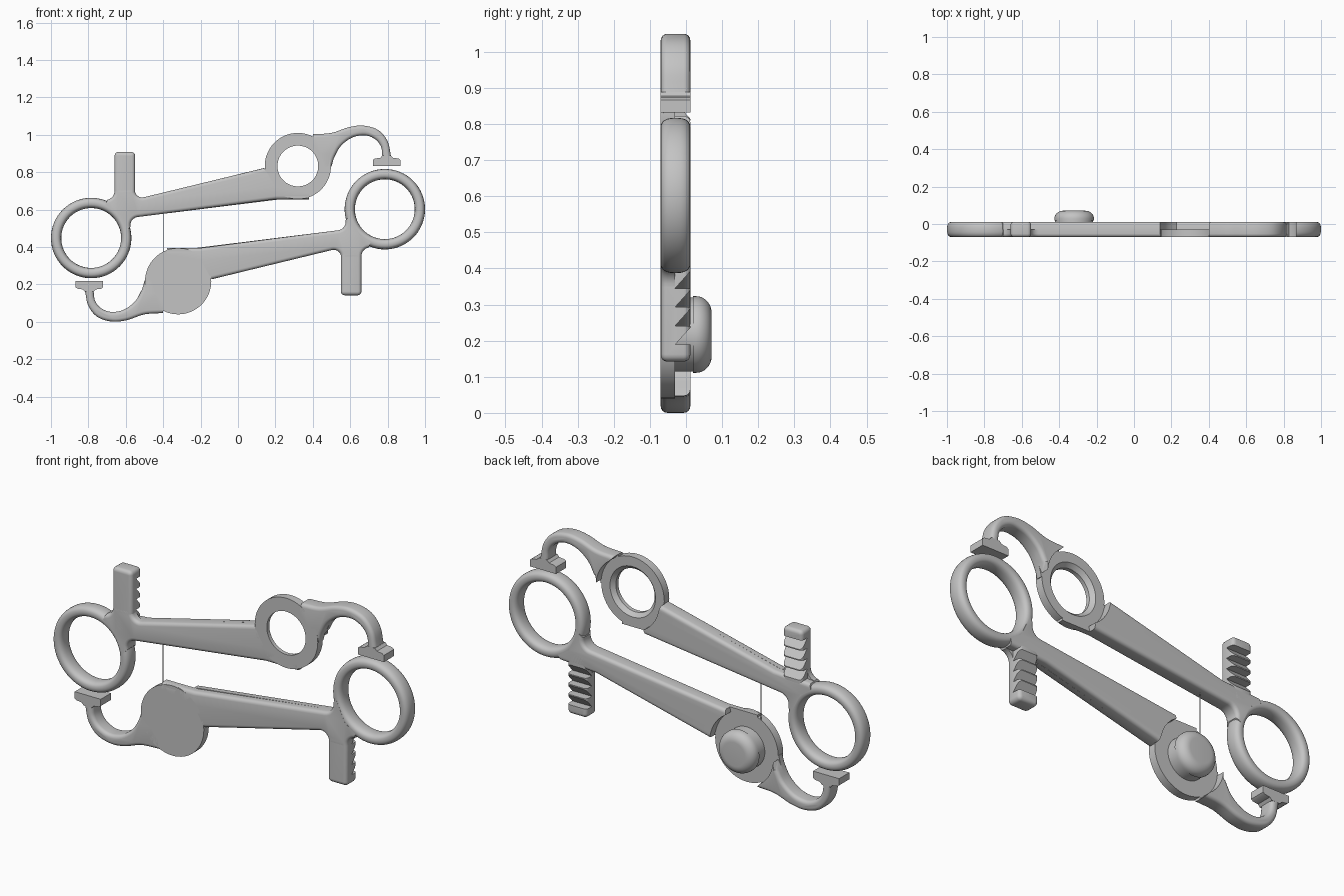
import bpy, bmesh, math
from mathutils import Matrix, Vector

cube = bpy.data.objects.get("Cube")
if cube:
    bpy.data.objects.remove(cube, do_unlink=True)

FRONT, BACK, LAP = -0.07, 0.012, -0.03
PIVOT = (0.32, 0.833)
RING = (-0.785, 0.448)

steel = bpy.data.materials.new("plain_grey")
steel.use_nodes = True
GREY = (0.55, 0.55, 0.55, 1)
steel.diffuse_color = GREY
steel.node_tree.nodes["Principled BSDF"].inputs["Base Color"].default_value = GREY

# The second half is the first one turned half a revolution
centre = Matrix.Translation((0, 0, 0.525))
TURN = centre @ Matrix.Rotation(math.pi, 4, 'Y') @ centre.inverted()


def finish(bm, name):
    bmesh.ops.remove_doubles(bm, verts=bm.verts, dist=1e-5)
    bmesh.ops.recalc_face_normals(bm, faces=bm.faces)
    mesh = bpy.data.meshes.new(name)
    bm.to_mesh(mesh)
    bm.free()
    mesh.materials.append(steel)
    ob = bpy.data.objects.new(name, mesh)
    bpy.context.collection.objects.link(ob)
    return ob


def plate(name, chains, y0=FRONT, y1=BACK):
    """Flat part from x-z chains (points, is_rounded); outer rims of rounded chains are eased."""
    bm = bmesh.new()
    pts = [p for chain, _ in chains for p in chain]
    soft = []
    for chain, is_rounded in chains:
        soft += [is_rounded] * (len(chain) - 1) + [False]
    rows = [[bm.verts.new((x, y, z)) for x, z in pts] for y in (y0, y1)]
    for row in rows:
        bm.faces.new(row)
    n = len(pts)
    for i in range(n):
        j = (i + 1) % n
        bm.faces.new((rows[0][i], rows[0][j], rows[1][j], rows[1][i]))
    bmesh.ops.recalc_face_normals(bm, faces=bm.faces)
    rims = [row for row, y in zip(rows, (y0, y1)) if y != LAP]
    edges = [bm.edges.get((row[i], row[(i + 1) % n])) for row in rims for i in range(n) if soft[i]]
    if edges:
        bmesh.ops.bevel(bm, geom=edges, offset=0.018, offset_type='OFFSET', segments=4,
                        profile=0.5, affect='EDGES', clamp_overlap=False)
    return finish(bm, name)


def lathe(name, centre, profile, closed=False, n=64):
    """Turn (radius, y) points about a y axis."""
    bm = bmesh.new()
    rows = []
    for i in range(n):
        a = 2 * math.pi * i / n
        rows.append([bm.verts.new((centre[0] + r * math.cos(a), y,
                                   centre[1] + r * math.sin(a))) for r, y in profile])
    m = len(profile)
    for i in range(n):
        p, q = rows[i], rows[(i + 1) % n]
        for j in range(m if closed else m - 1):
            k = (j + 1) % m
            bm.faces.new((p[j], p[k], q[k], q[j]))
    return finish(bm, name)


def arc(cx, cz, r, a0, a1, n=8):
    angles = [math.radians(a0 + (a1 - a0) * i / n) for i in range(n + 1)]
    return [(cx + r * math.cos(a), cz + r * math.sin(a)) for a in angles]


def smooth(pts, n=5):
    """Catmull-Rom curve through the points."""
    v = [Vector(p) for p in pts]
    v = [2 * v[0] - v[1]] + v + [2 * v[-1] - v[-2]]
    out = []
    for a, b, c, d in zip(v, v[1:], v[2:], v[3:]):
        for i in range(n):
            t = i / n
            out.append(tuple(0.5 * (2 * b + (c - a) * t + (2 * a - 5 * b + 4 * c - d) * t * t
                                    + (3 * b - a - 3 * c + d) * t ** 3)))
    return out + [tuple(v[-2])]


# Helper that cuts the ratchet notches
bm = bmesh.new()
for i in range(4):
    z = 0.705 + 0.052 * i
    over = BACK + 0.01
    tri = [(LAP, z), (over, z), (over, z - 0.058)]
    left, right = [[bm.verts.new((x, y, h)) for y, h in tri] for x in (-0.69, -0.52)]
    bm.faces.new(left)
    bm.faces.new(right)
    for j in range(3):
        k = (j + 1) % 3
        bm.faces.new((left[j], left[k], right[k], right[j]))
notch_cutter = finish(bm, "notch_cutter")
notch_cutter.hide_render = True


def build_half(side, turned):
    parts = []

    # Finger ring with a rounded section
    section = []
    for i in range(24):
        a = 2 * math.pi * i / 24
        c, s = math.cos(a), math.sin(a)
        section.append((0.1875 + 0.0275 * math.copysign(abs(c) ** 0.8, c),
                        (FRONT + BACK) / 2 + 0.041 * math.copysign(abs(s) ** 0.8, s)))
    parts.append(lathe(side + "_finger_ring", RING, section, closed=True))

    # Tapered handle: the front layer reaches under the lap joint, the back layer stops at it
    ring_end = [(-0.60, 0.48), (-0.65, 0.585), (-0.71, 0.625)]
    crotch = arc(-0.53, 0.515, 0.046, 95, 190)
    top = (arc(-0.708, 0.70, 0.048, 282, 360) + [(-0.658, 0.72), (-0.552, 0.72)]
           + arc(-0.512, 0.705, 0.04, 180, 285) + [(0.14, 0.822)])
    parts.append(plate(side + "_handle_front", [
        (top, True), ([(0.16, 0.79), (0.2, 0.72), (0.38, 0.69)], False),
        ([(0.38, 0.655), (0.2, 0.655)] + crotch, True), (ring_end, False)], FRONT, LAP))
    parts.append(plate(side + "_handle_back", [
        ([(-0.70, 0.652), (-0.5, 0.666), (0.138, 0.822)], True),
        (arc(*PIVOT, 0.178, 192, 240, 5), False),
        ([(0.225, 0.655)] + crotch, True), (ring_end, False)], LAP, BACK))

    # Ratchet post with sawtooth back
    post = plate(side + "_ratchet_post", [
        ([(-0.66, 0.6)] + arc(-0.64, 0.888, 0.02, 180, 90, 4)
         + arc(-0.57, 0.888, 0.02, 90, 0, 4) + [(-0.55, 0.6)], True)])
    bpy.context.view_layer.objects.active = post
    mod = post.modifiers.new("notches", 'BOOLEAN')
    mod.operation, mod.solver, mod.object = 'DIFFERENCE', 'EXACT', notch_cutter
    bpy.ops.object.modifier_apply(modifier=mod.name)
    parts.append(post)

    # Curved jaw, layered like the handle
    outer = smooth([(0.40, 1.003), (0.5, 1.01), (0.59, 1.04), (0.67, 1.049),
                    (0.75, 1.025), (0.80, 0.965), (0.818, 0.885)])
    inner = [(0.772, 0.885), (0.765, 0.935), (0.735, 0.975), (0.68, 0.997),
             (0.61, 0.985), (0.55, 0.94), (0.515, 0.88)]
    parts.append(plate(side + "_jaw_front", [
        (outer, True), (smooth(inner + [(0.5, 0.83)]), True),
        ([(0.46, 0.83), (0.44, 0.9), (0.40, 0.95)], False)], FRONT, LAP))
    parts.append(plate(side + "_jaw_back", [
        (outer, True), (smooth(inner), True),
        (arc(*PIVOT, 0.178, 5, 56, 6), False)], LAP, BACK))

    # Jaw pad
    half_pad = [(0.073, 0.832), (0.073, 0.866), (0.063, 0.873), (0.034, 0.877), (0.023, 0.889)]
    pad = [(0.795 + x, z) for x, z in half_pad]
    pad += [(0.795 - x, z) for x, z in reversed(half_pad)]
    parts.append(plate(side + "_jaw_pad", [(pad, False)]))

    # Pivot: a solid disc with a button, or an eye with a tapered hole
    if turned:
        parts.append(lathe(side + "_pivot_disc", PIVOT,
                           [(0, FRONT), (0.177, FRONT), (0.177, LAP), (0, LAP)]))
        dome = [(0.06 + 0.046 * math.cos(a), 0.028 + 0.043 * math.sin(a))
                for a in [math.pi / 2 * i / 8 for i in range(9)]]
        parts.append(lathe(side + "_pivot_button", PIVOT,
                           [(0, LAP), (0.102, LAP), (0.102, 0.02), (0.106, 0.02)]
                           + dome + [(0, 0.071)]))
    else:
        parts.append(lathe(side + "_pivot_eye", PIVOT,
                           [(0.109, FRONT), (0.177, FRONT), (0.177, LAP), (0.128, LAP),
                            (0.109, -0.05)], closed=True))

    for ob in parts:
        if turned:
            ob.data.transform(TURN)
        bpy.ops.object.select_all(action='DESELECT')
        ob.select_set(True)
        bpy.context.view_layer.objects.active = ob
        bpy.ops.object.shade_smooth_by_angle(angle=math.radians(35))


build_half("upper", False)
build_half("lower", True)

# Thin strand joining the halves
bm = bmesh.new()
bmesh.ops.create_cone(bm, cap_ends=True, segments=6, radius1=0.002, radius2=0.002, depth=0.22,
                      matrix=Matrix.Translation((-0.4, LAP, 0.485)))
finish(bm, "joining_strand")

bpy.data.objects.remove(notch_cutter, do_unlink=True)
